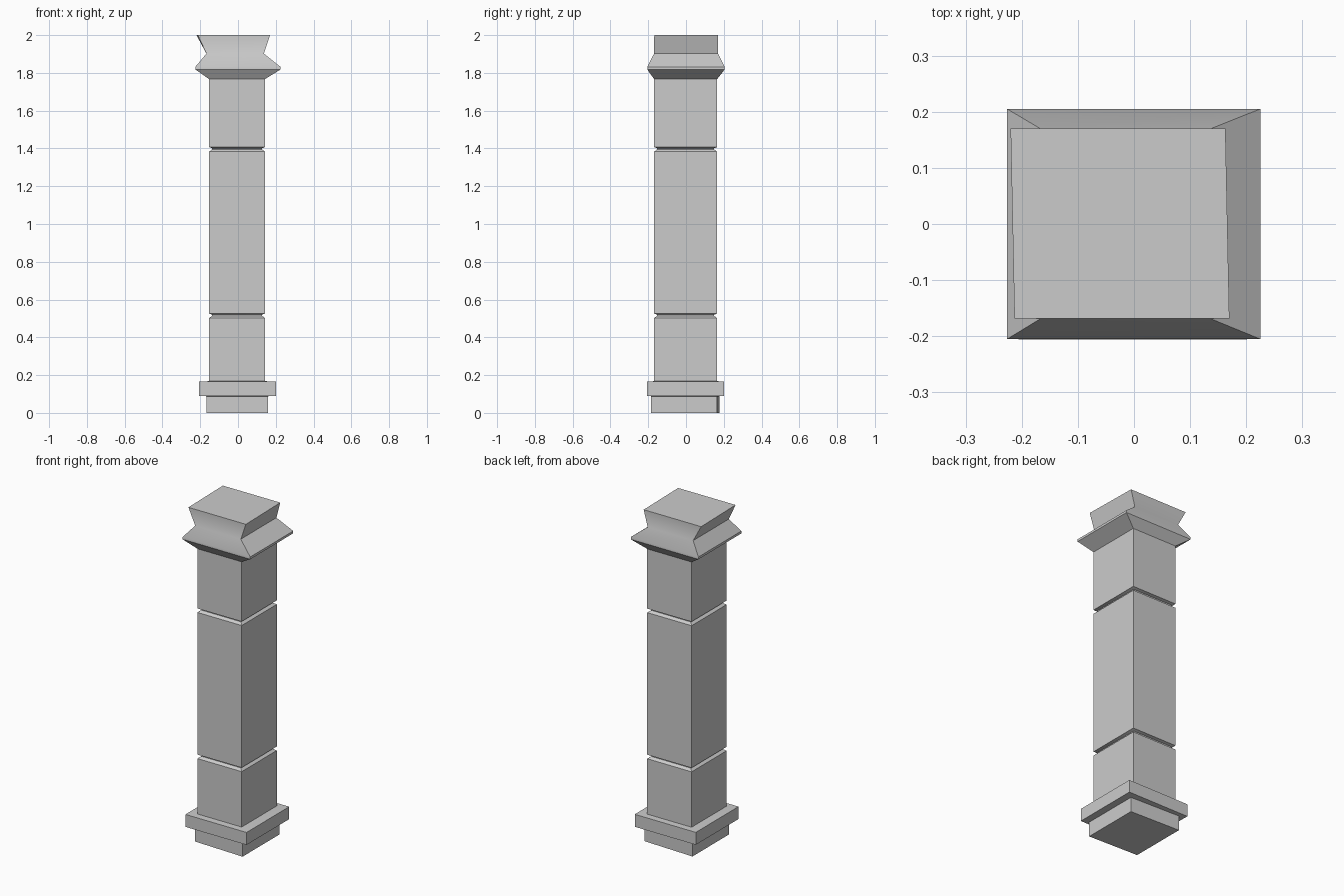
import bpy
import bmesh
import math

if "Cube" in bpy.data.objects:
    bpy.data.objects.remove(bpy.data.objects["Cube"])


def loft(name, rings, cap_bottom=False, cap_top=False):
    """Loft rectangular rings (z, x0, x1, y0, y1, skew_x, skew_y) upward."""
    bm = bmesh.new()
    loops = []
    for z, x0, x1, y0, y1, sx, sy in rings:
        corners = ((x0 + sx, y0 + sy), (x1 + sx, y0 - sy),
                   (x1 - sx, y1 - sy), (x0 - sx, y1 + sy))
        loops.append([bm.verts.new((x, y, z)) for x, y in corners])
    for low, high in zip(loops, loops[1:]):
        for i in range(4):
            j = (i + 1) % 4
            bm.faces.new((low[i], low[j], high[j], high[i]))
    if cap_bottom:
        bm.faces.new(loops[0][::-1])
    if cap_top:
        bm.faces.new(loops[-1])
    mesh = bpy.data.meshes.new(name)
    bm.to_mesh(mesh)
    bm.free()
    obj = bpy.data.objects.new(name, mesh)
    bpy.context.collection.objects.link(obj)
    bpy.ops.object.select_all(action='DESELECT')
    obj.select_set(True)
    bpy.context.view_layer.objects.active = obj
    bpy.ops.object.shade_smooth_by_angle(angle=math.radians(30))
    return obj


def shaft_ring(z, inset=0.0):
    return (z, -0.153 + inset, 0.143 - inset, -0.169 + inset, 0.165 - inset, 0, 0)


def groove(z):
    return [shaft_ring(z - 0.024), shaft_ring(z - 0.012, 0.016),
            shaft_ring(z - 0.006, 0.016), shaft_ring(z)]


# Slightly skewed plinth with an overhanging band
loft("base", [
    (0.0, -0.167, 0.16, -0.179, 0.171, 0, 0.006),
    (0.088, -0.167, 0.16, -0.179, 0.171, 0, 0.006),
    (0.09, -0.206, 0.201, -0.206, 0.201, 0, 0),
    (0.165, -0.206, 0.201, -0.206, 0.201, 0, 0),
    shaft_ring(0.168),
], cap_bottom=True)

# Square shaft with two shallow grooves
loft("shaft", [shaft_ring(0.168)] + groove(0.526) + groove(1.407) + [shaft_ring(1.767)])

# Capital: pointed moulding, then a neck flaring to the skewed top
loft("capital", [
    shaft_ring(1.767),
    (1.818, -0.226, 0.225, -0.205, 0.205, 0, 0),
    (1.832, -0.226, 0.225, -0.205, 0.205, 0, 0),
    (1.902, -0.167, 0.137, -0.169, 0.17, 0, 0),
    (2.0, -0.2165, 0.1665, -0.168, 0.17, 0.0035, 0),
], cap_top=True)
